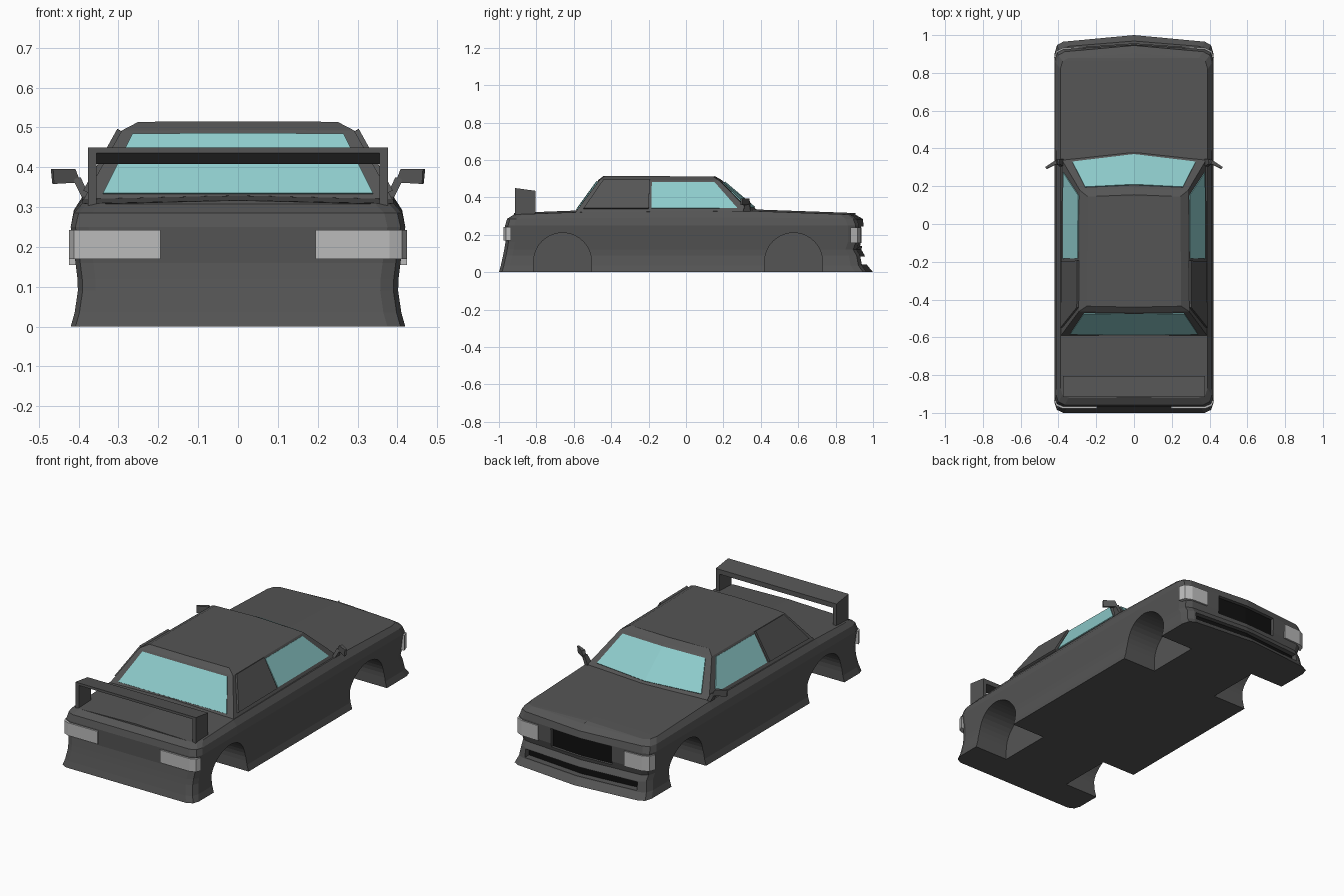
import bpy, bmesh, math
from mathutils import Vector

if "Cube" in bpy.data.objects:
    bpy.data.objects.remove(bpy.data.objects["Cube"])


def material(name, r, g, b):
    m = bpy.data.materials.new(name)
    m.diffuse_color = (r, g, b, 1)
    m.use_nodes = True
    m.node_tree.nodes["Principled BSDF"].inputs["Base Color"].default_value = m.diffuse_color
    return m


PAINT = material("dark_paint", 0.09, 0.09, 0.09)
GLASS = material("glass", 0.27, 0.6, 0.6)
LAMP = material("lamp", 0.5, 0.5, 0.5)
BLACK = material("black", 0.005, 0.005, 0.005)


def make(name, verts, faces, mat=PAINT, mirror=True):
    bm = bmesh.new()
    for s in ((1, -1) if mirror else (1,)):
        vs = [bm.verts.new((s * x, y, z)) for x, y, z in verts]
        for f in faces:
            bm.faces.new([vs[i] for i in f])
    bmesh.ops.remove_doubles(bm, verts=bm.verts, dist=1e-5)
    bmesh.ops.recalc_face_normals(bm, faces=bm.faces)
    me = bpy.data.meshes.new(name)
    bm.to_mesh(me)
    bm.free()
    me.materials.append(mat)
    ob = bpy.data.objects.new(name, me)
    bpy.context.collection.objects.link(ob)
    return ob


def grid(name, rows):
    n = len(rows[0])
    faces = [(r * n + i, r * n + i + 1, (r + 1) * n + i + 1, (r + 1) * n + i)
             for r in range(len(rows) - 1) for i in range(n - 1)]
    return make(name, [p for row in rows for p in row], faces)


def solid(name, a, b, mat=PAINT, mirror=True):
    """Closed solid between two matching loops."""
    n = len(a)
    faces = [tuple(range(n)), tuple(range(n, 2 * n))]
    faces += [(i, (i + 1) % n, n + (i + 1) % n, n + i) for i in range(n)]
    return make(name, list(a) + list(b), faces, mat, mirror)


def upright(name, poly, z0, z1, mat=PAINT, mirror=True):
    return solid(name, [(x, y, z0) for x, y in poly],
                 [(x, y, z1) for x, y in poly], mat, mirror)


def sideways(name, poly, x0, x1, mirror=True):
    return solid(name, [(x0, y, z) for y, z in poly],
                 [(x1, y, z) for y, z in poly], PAINT, mirror)


def vbar(name, x, y, dip, depth, z0, z1, mat=PAINT):
    poly = [(0, y), (x, y - dip), (x, y - dip - depth),
            (0, y - depth), (-x, y - dip - depth), (-x, y - dip)]
    return upright(name, poly, z0, z1, mat, False)


def cut(ob, cutter):
    cutter.hide_render = True
    mod = ob.modifiers.new("cut", 'BOOLEAN')
    mod.operation = 'DIFFERENCE'
    mod.solver = 'EXACT'
    mod.object = cutter
    dg = bpy.context.evaluated_depsgraph_get()
    me = bpy.data.meshes.new_from_object(ob.evaluated_get(dg))
    ob.modifiers.clear()
    ob.data = me
    bpy.data.objects.remove(cutter)


# Lower body: stacked plan outlines (z, half width, rear y, front corner y, front centre y)
levels = [(0, .42, -1.0, .965, 1.0), (.035, .41, -.99, .94, .97),
          (.09, .402, -.978, .93, .955), (.12, .403, -.972, .912, .938),
          (.16, .408, -.965, .925, .945), (.25, .42, -.967, .925, .95),
          (.285, .412, -.957, .912, .945), (.308, .39, -.92, .88, .905)]


def rise(y):
    keys = [(-1.1, 0), (-.92, 0), (-.6, .012), (.35, .019), (.88, 0), (1.1, 0)]
    for (a, p), (b, q) in zip(keys, keys[1:]):
        if a <= y <= b:
            return p + (q - p) * (y - a) / (b - a)


def outline(z, w, yr, ye, yc, lift):
    pts = [(0, yc), (w - .045, ye), (w - .012, ye - .018), (w, ye - .06), (w, .35),
           (w, -.6), (w, yr + .05), (w - .012, yr + .016), (w - .045, yr), (0, yr)]
    return [(x, y, z + lift * rise(y)) for x, y in pts]


rows = [outline(*l, (0, 0, 0, 0, 0, 0, .4, 1)[i]) for i, l in enumerate(levels)]
floor = [(0, y, z) for x, y, z in rows[0]]
crown = [(0, y, z + .009) for x, y, z in rows[-1]]
body = grid("body", [floor] + rows + [crown])

# Wheel arches, grille recess and lower intake cut from the body
for yc in (-.66, .575):
    arc = [(yc + .155 * math.cos(math.pi * k / 20), .055 + .155 * math.sin(math.pi * k / 20))
           for k in range(21)]
    poly = [(yc + .155, -.05)] + arc + [(yc - .155, -.05)]
    for s in (1, -1):
        cut(body, sideways("arch_cutter", poly, s * .21, s * .5, False))
cut(body, vbar("grille_cutter", .19, .99, .012, .065, .14, .245))
cut(body, vbar("intake_cutter", .35, 1.02, .032, .09, .04, .085))
vbar("grille", .19, .929, .012, .01, .14, .245, BLACK)
vbar("lower_intake", .35, .934, .032, .01, .04, .085, BLACK)

# Lamps wrapped around the corners
upright("headlights", [(.27, .938), (.375, .933), (.412, .916), (.424, .88),
                       (.39, .88), (.27, .90)], .155, .24, LAMP)
upright("tail_lights", [(.195, -.976), (.38, -.976), (.412, -.963), (.424, -.935),
                        (.39, -.935), (.195, -.95)], .17, .242, LAMP)

# Cabin
base = [(0, .395, .32), (.385, .345, .32), (.39, -.595, .315), (0, -.597, .315)]
shoulder = [(0, .19, .493), (.286, .178, .49), (.292, -.463, .492), (0, -.468, .494)]
roof = [(0, .155, .513), (.245, .145, .512), (.25, -.435, .514), (0, -.44, .515)]
grid("cabin", [[(0, y, z) for x, y, z in base], base, shoulder, roof,
               [(0, y, z) for x, y, z in roof]])


def panel(name, i, u0, u1, v0, v1, t, mat):
    """Plate lying on cabin wall i, in wall coordinates u (along) and v (up)."""
    a, b, c, d = (Vector(p) for p in (base[i], base[i + 1], shoulder[i], shoulder[i + 1]))
    q = [a.lerp(b, u).lerp(c.lerp(d, u), v)
         for u, v in ((u0, v0), (u1, v0), (u1, v1), (u0, v1))]
    n = (q[2] - q[0]).cross(q[3] - q[1]).normalized() * t
    if i != 1:
        n.x = 0
    return solid(name, [p + n for p in q], [p - n for p in q], mat)


panel("windshield", 0, 0, .88, .14, .92, .006, GLASS)
panel("side_windows", 1, .055, .563, .13, .94, .005, GLASS)
panel("rear_window", 2, .11, 1, .1, .94, .005, GLASS)
panel("quarter_panels", 1, .58, .965, .12, .99, .012, PAINT)

# Rear wing on two posts
sideways("wing", [(-.915, .45), (-.915, .436), (-.805, .408), (-.805, .435)], -.375, .375, False)
sideways("wing_posts", [(-.915, .45), (-.915, .30), (-.805, .30), (-.805, .435)], .355, .377)

# Door mirrors
solid("mirror_heads", [(.402, .345, .362), (.466, .30, .358), (.47, .302, .395), (.415, .338, .395)],
      [(.395, .325, .362), (.462, .29, .358), (.464, .292, .395), (.408, .318, .395)])
solid("mirror_stalks", [(.372, .345, .325), (.372, .305, .325), (.392, .305, .325), (.392, .345, .325)],
      [(.395, .343, .375), (.395, .318, .375), (.415, .318, .37), (.415, .338, .37)])
